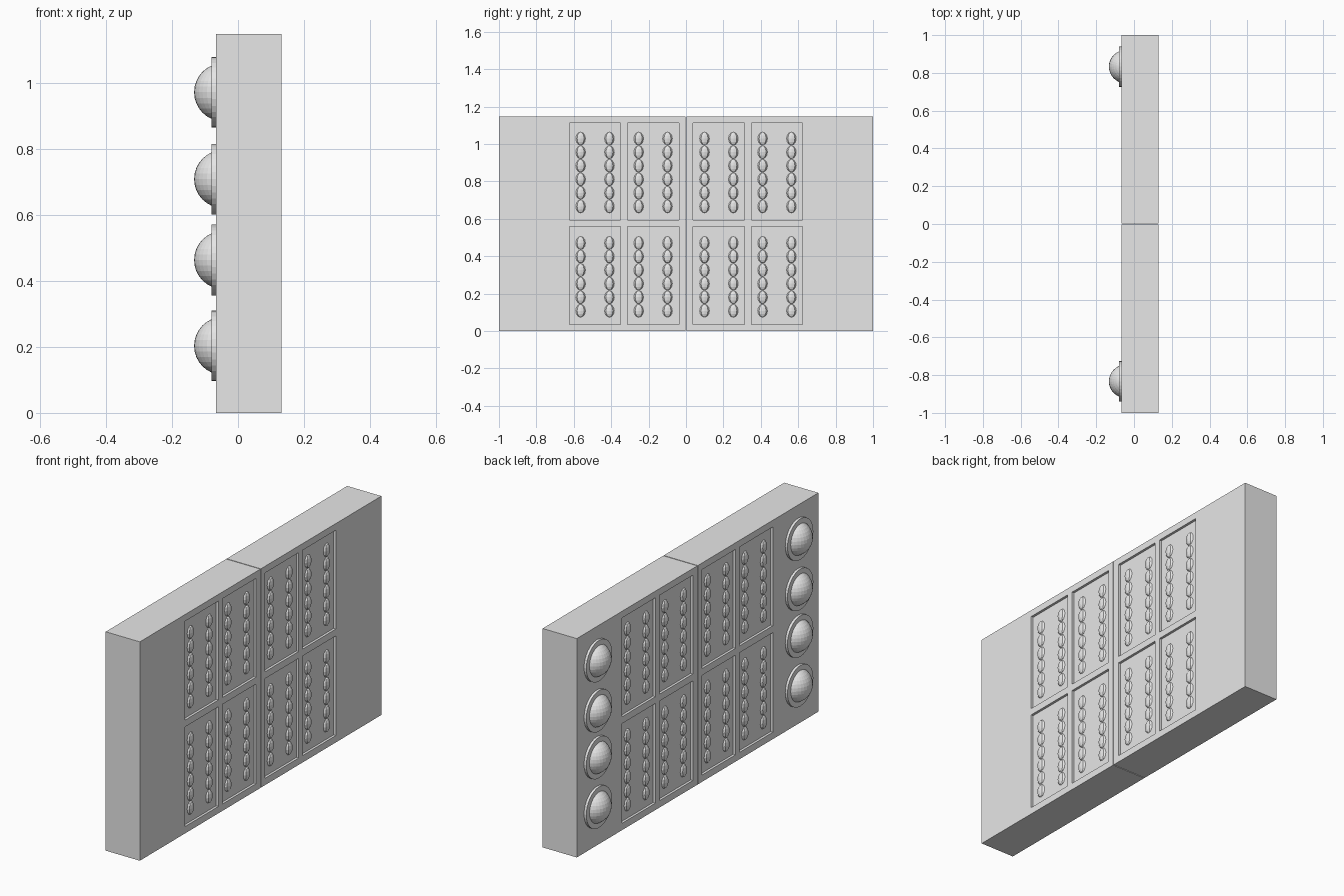
import bpy, bmesh
from math import pi
from mathutils import Matrix, Vector

default = bpy.data.objects.get("Cube")
if default:
    bpy.data.objects.remove(default, do_unlink=True)

# Single stone-grey material
grey = bpy.data.materials.new("plain_grey")
grey.use_nodes = True
colour = (0.8, 0.8, 0.8, 1)
grey.diffuse_color = colour
grey.node_tree.nodes["Principled BSDF"].inputs["Base Color"].default_value = colour

BACK, FRONT, HEIGHT = -0.067, 0.131, 1.147
MID = (BACK + FRONT) / 2
JAMB, GAP, DEPTH = 0.667, 0.002, 0.013
PANEL_Y = [(0.038, 0.314), (0.349, 0.624)]
PANEL_Z = [(0.036, 0.558), (0.594, 1.112)]


def finish(name, bm):
    mesh = bpy.data.meshes.new(name)
    bm.to_mesh(mesh)
    bm.free()
    mesh.materials.append(grey)
    obj = bpy.data.objects.new(name, mesh)
    bpy.context.collection.objects.link(obj)
    return obj


def add_slab(bm, y0, y1):
    place = Matrix.Translation((MID, (y0 + y1) / 2, HEIGHT / 2))
    size = Matrix.Diagonal((FRONT - BACK, y1 - y0, HEIGHT, 1))
    bmesh.ops.create_cube(bm, size=1, matrix=place @ size)


def cut(bm, point, normal):
    bmesh.ops.bisect_plane(bm, geom=bm.verts[:] + bm.edges[:] + bm.faces[:],
                           plane_co=point, plane_no=normal)


def make_door(name, side):
    # Slab cut into a grid, with panel faces pushed in on both sides
    bm = bmesh.new()
    add_slab(bm, *sorted((side * GAP, side * JAMB)))
    for pair in PANEL_Y:
        for y in pair:
            cut(bm, (0, side * y, 0), (0, 1, 0))
    for pair in PANEL_Z:
        for z in pair:
            cut(bm, (0, 0, z), (0, 0, 1))
    bm.normal_update()

    def is_panel(face):
        c = face.calc_center_median()
        return (abs(face.normal.x) > 0.9
                and any(a < c.y * side < b for a, b in PANEL_Y)
                and any(a < c.z < b for a, b in PANEL_Z))

    panels = [f for f in bm.faces if is_panel(f)]
    for face in bmesh.ops.extrude_discrete_faces(bm, faces=panels)["faces"]:
        push = DEPTH if face.calc_center_median().x < MID else -DEPTH
        bmesh.ops.translate(bm, verts=face.verts[:], vec=(push, 0, 0))
    bmesh.ops.recalc_face_normals(bm, faces=bm.faces[:])
    finish(name, bm)


def make_studs(name, side):
    # Two columns of six shallow studs in each panel, on both sides
    bm = bmesh.new()
    for x in (BACK + DEPTH, FRONT - DEPTH):
        for y0, y1 in PANEL_Y:
            for z0, _ in PANEL_Z:
                for offset in (-0.077, 0.077):
                    for row in range(6):
                        spot = Vector((x, side * (y0 + y1) / 2 + offset,
                                       z0 + 0.072 + row * 0.0725))
                        bmesh.ops.create_uvsphere(
                            bm, u_segments=8, v_segments=6, radius=1,
                            matrix=Matrix.Translation(spot)
                            @ Matrix.Diagonal((0.013, 0.026, 0.035, 1)))
    finish(name, bm)


def make_lamp(name, y, z):
    # Flat round flange with a dome set into it
    bm = bmesh.new()
    turn = Matrix.Rotation(pi / 2, 4, "Y")
    bmesh.ops.create_cone(bm, cap_ends=True, segments=32, radius1=0.107,
                          radius2=0.107, depth=0.024,
                          matrix=Matrix.Translation((-0.068, y, z)) @ turn)
    bmesh.ops.create_uvsphere(bm, u_segments=32, v_segments=16, radius=0.088,
                              matrix=Matrix.Translation((-0.045, y, z)))
    finish(name, bm)


for label, side in (("near", -1), ("far", 1)):
    post = bmesh.new()
    add_slab(post, *sorted((side * JAMB, side * 1.0)))
    finish(label + "_post", post)
    make_door(label + "_door", side)
    make_studs(label + "_door_studs", side)
    for i, z in enumerate((0.203, 0.463, 0.708, 0.971)):
        make_lamp(f"{label}_dome_{i + 1}", side * 0.833, z)
